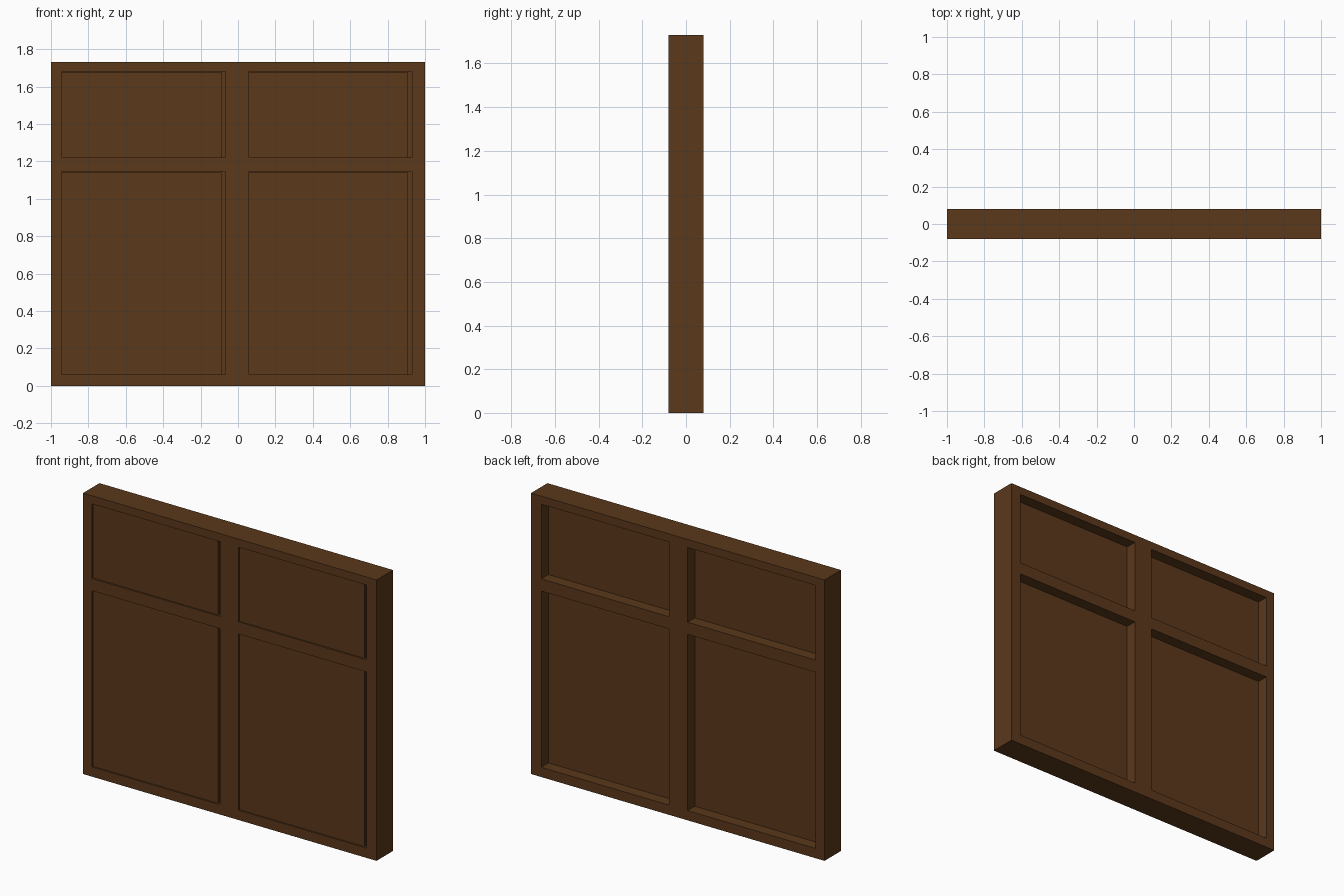
import bpy, bmesh

if "Cube" in bpy.data.objects:
    bpy.data.objects.remove(bpy.data.objects["Cube"])

T = 0.08                                   # half thickness
H = 1.73
COLS = [(-0.94, -0.067), (0.06, 0.93)]     # opening x ranges
ROWS = [(0.06, 1.145), (1.22, 1.68)]       # opening z ranges

wood = bpy.data.materials.new("dark_wood")
wood.diffuse_color = (0.105, 0.04, 0.011, 1)
wood.use_nodes = True
wood.node_tree.nodes["Principled BSDF"].inputs["Base Color"].default_value = wood.diffuse_color


def finish(name, bm):
    bmesh.ops.recalc_face_normals(bm, faces=bm.faces)
    me = bpy.data.meshes.new(name)
    bm.to_mesh(me)
    bm.free()
    me.materials.append(wood)
    ob = bpy.data.objects.new(name, me)
    bpy.context.collection.objects.link(ob)
    return ob


def box(name, x, y, z):
    bm = bmesh.new()
    bmesh.ops.create_cube(bm, size=1)
    for v in bm.verts:
        v.co = [r[0] if c < 0 else r[1] for c, r in zip(v.co, (x, y, z))]
    return finish(name, bm)


# Frame: a flat grid with the four openings left out, extruded to thickness
xs = [-1] + [v for c in COLS for v in c] + [1]
zs = [0] + [v for r in ROWS for v in r] + [H]
bm = bmesh.new()
grid = [[bm.verts.new((x, -T, z)) for z in zs] for x in xs]
for i in range(5):
    for j in range(5):
        if not (i % 2 and j % 2):
            bm.faces.new((grid[i][j], grid[i + 1][j], grid[i + 1][j + 1], grid[i][j + 1]))
ext = bmesh.ops.extrude_face_region(bm, geom=bm.faces[:], use_keep_orig=True)
for v in ext["geom"]:
    if isinstance(v, bmesh.types.BMVert):
        v.co.y = T
finish("frame", bm)

# Panels: deep recess at the back, nearly flush at the front with a narrow gap
for i, (x0, x1) in enumerate(COLS):
    for j, (z0, z1) in enumerate(ROWS):
        tag = ("lower", "upper")[j] + ("_left", "_right")[i]
        box("panel_" + tag, (x0, x1), (-0.055, 0.01), (z0, z1))
        box("panel_face_" + tag, (x0, x1 - 0.02), (-0.07, -0.055), (z0, z1 - 0.005))
